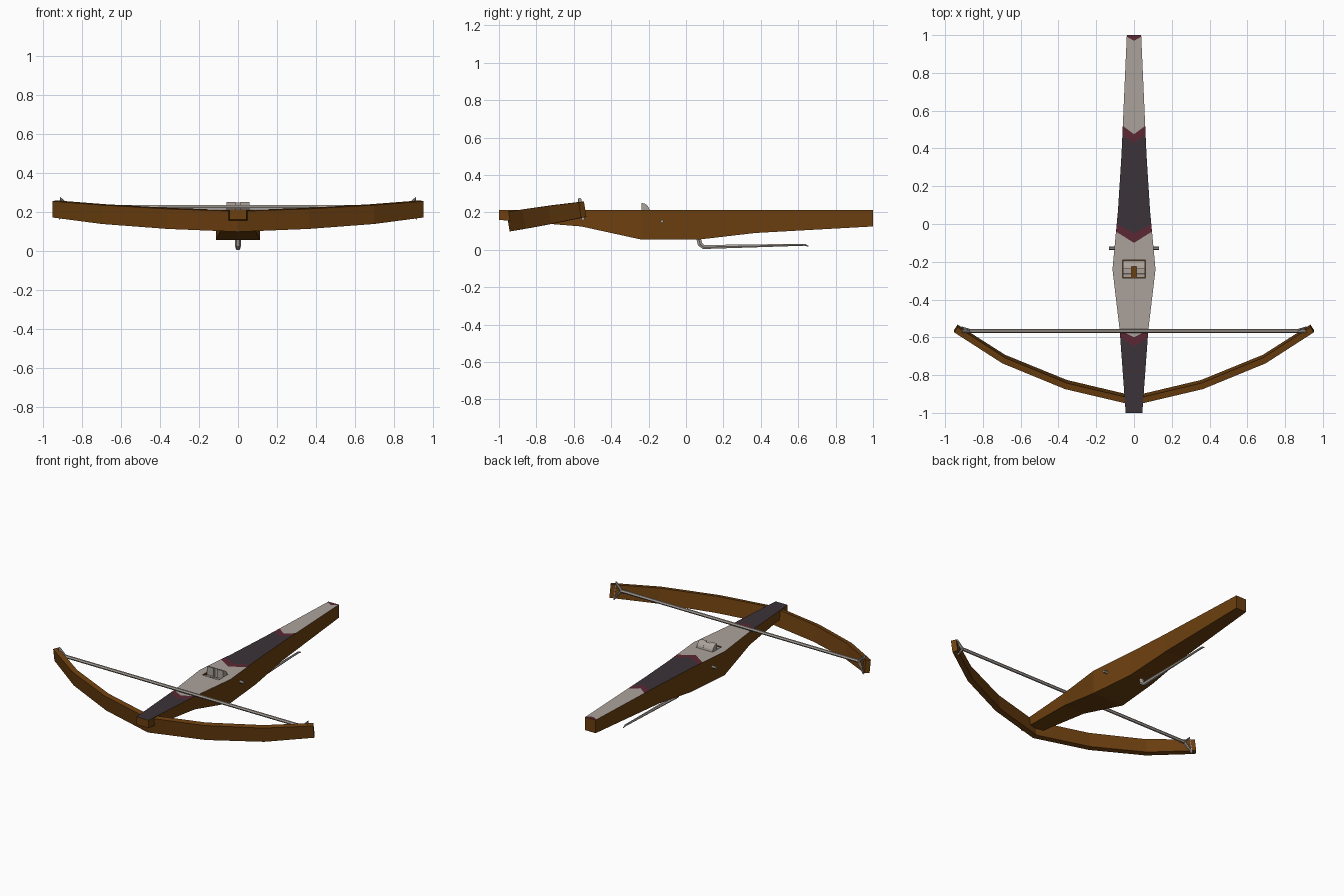
import bpy, bmesh, math
from mathutils import Vector

if "Cube" in bpy.data.objects:
    bpy.data.objects.remove(bpy.data.objects["Cube"])


def material(name, rgb):
    m = bpy.data.materials.new(name)
    m.diffuse_color = (*rgb, 1)
    m.use_nodes = True
    m.node_tree.nodes["Principled BSDF"].inputs["Base Color"].default_value = m.diffuse_color
    return m


WOOD = material("brown wood", (0.150, 0.050, 0.005))
PALE = material("pale grey", (0.41, 0.365, 0.33))
DARK = material("dark slate", (0.044, 0.033, 0.042))
RED = material("dark red", (0.105, 0.021, 0.033))


def finish(bm, name, *mats):
    bmesh.ops.recalc_face_normals(bm, faces=bm.faces)
    me = bpy.data.meshes.new(name)
    bm.to_mesh(me)
    bm.free()
    ob = bpy.data.objects.new(name, me)
    bpy.context.collection.objects.link(ob)
    for m in mats:
        me.materials.append(m)
    return ob


def prism_x(bm, profile, x0, x1):
    """Extrude a (y, z) outline along x."""
    a = [bm.verts.new((x0, y, z)) for y, z in profile]
    b = [bm.verts.new((x1, y, z)) for y, z in profile]
    bm.faces.new(a)
    bm.faces.new(b[::-1])
    n = len(a)
    for i in range(n):
        bm.faces.new((a[i], b[i], b[(i + 1) % n], a[(i + 1) % n]))


def rod(name, pts, radii, mat, closed=False):
    cu = bpy.data.curves.new(name, 'CURVE')
    cu.dimensions = '3D'
    cu.bevel_depth = 1.0
    cu.bevel_resolution = 1
    cu.use_fill_caps = True
    sp = cu.splines.new('POLY')
    sp.points.add(len(pts) - 1)
    for p, co, r in zip(sp.points, pts, radii):
        p.co = (*co, 1)
        p.radius = r
    sp.use_cyclic_u = closed
    sp.use_smooth = False
    cu.materials.append(mat)
    ob = bpy.data.objects.new(name, cu)
    bpy.context.collection.objects.link(ob)
    return ob


# Stock: stations are (y, half width, underside z)
TOP = 0.212
KEYS = [(-1, .044, .16), (-.56, .076, .125), (-.24, .114, .055),
        (.07, .085, .055), (.37, .066, .09), (1, .038, .125)]
# Painted bands end at chevrons: (edge y, centre y, material index)
BANDS = [(-.60, -.65, 2), (-.56, -.60, 3), (-.04, -.10, 1), (0, -.05, 3),
         (.47, .43, 2), (.52, .475, 3), (.992, .97, 1), (1, 1, 3)]


def section(y):
    for a, b in zip(KEYS, KEYS[1:]):
        if y <= b[0]:
            t = (y - a[0]) / (b[0] - a[0])
            return a[1] + t * (b[1] - a[1]), a[2] + t * (b[2] - a[2])


bm = bmesh.new()
ys = sorted({k[0] for k in KEYS} | {b[0] for b in BANDS})
top, low = {}, {}
for y in ys:
    w, z = section(y)
    for s in (-1, 1):
        top[y, s] = bm.verts.new((s * w, y, TOP))
        low[y, s] = bm.verts.new((s * w, y, z))
for a, b in zip(ys, ys[1:]):
    bm.faces.new((low[a, -1], low[a, 1], low[b, 1], low[b, -1]))
    for s in (-1, 1):
        bm.faces.new((low[a, s], low[b, s], top[b, s], top[a, s]))
prev_e, centre = -1, bm.verts.new((0, -1, TOP))
bm.faces.new((top[-1, -1], centre, top[-1, 1], low[-1, 1], low[-1, -1]))
for e, c, mi in BANDS:
    nxt = bm.verts.new((0, c, TOP))
    for s in (-1, 1):
        side = [top[y, s] for y in ys if prev_e <= y <= e]
        bm.faces.new([centre] + side + [nxt]).material_index = mi
    prev_e, centre = e, nxt
bm.faces.new((top[1, -1], centre, top[1, 1], low[1, 1], low[1, -1]))
stock = finish(bm, "stock", WOOD, PALE, DARK, RED)

# Pocket for the nut
bm = bmesh.new()
prism_x(bm, [(-.287, .155), (-.191, .155), (-.191, .3), (-.287, .3)], -.061, .061)
cutter = finish(bm, "pocket_cutter", WOOD)
cutter.hide_render = True
mod = stock.modifiers.new("pocket", 'BOOLEAN')
mod.operation = 'DIFFERENCE'
mod.solver = 'EXACT'
mod.object = cutter
bpy.context.view_layer.objects.active = stock
bpy.ops.object.modifier_apply(modifier="pocket")
bpy.data.objects.remove(cutter)

# Nut: notched drum with two fingers and a solid core behind the slot
NY, NZ, NR = -.239, .206, .045


def arc(a0, a1, n):
    return [(NY + NR * math.cos(math.radians(a0 + (a1 - a0) * i / n)),
             NZ + NR * math.sin(math.radians(a0 + (a1 - a0) * i / n))) for i in range(n + 1)]


bm = bmesh.new()
finger = arc(90, -180, 12) + [(-.265, NZ), (-.262, .197), (NY, .197)]
prism_x(bm, finger, -.058, -.012)
prism_x(bm, finger, .012, .058)
prism_x(bm, arc(72, -72, 6), -.012, .012)
finish(bm, "release_nut", PALE)

# Cross pin and trigger lever
rod("cross_pin", [(-.132, -.128, .152), (.132, -.128, .152)], [.009] * 2, PALE)
rod("trigger_lever",
    [(0, .066, .065), (0, .075, .03), (0, .095, .015), (0, .635, .027), (0, .655, .019)],
    [.014, .015, .013, .006, .003], PALE)

# Bow: tilted rectangular limb swept along a bent line (x, y, height)
SLOPE = .163
half = [(0, -.935, .106), (.36, -.85, .104), (.69, -.715, .098), (.943, -.553, .084)]
line = [(-x, y, h) for x, y, h in half[:0:-1]] + half
bm = bmesh.new()
rings = []
for i, (x, y, h) in enumerate(line):
    p, q = line[max(i - 1, 0)], line[min(i + 1, len(line) - 1)]
    d = Vector((q[0] - p[0], q[1] - p[1])).normalized()
    n = Vector((-d.y, d.x, d.x * SLOPE)) * .0165
    up = Vector((0, -SLOPE, 1)).normalized() * h / 2
    c = Vector((x, y, .153 + (y + .935) * SLOPE))
    rings.append([bm.verts.new(c + a * n + b * up)
                  for a, b in ((-1, -1), (1, -1), (1, 1), (-1, 1))])
for r, s in zip(rings, rings[1:]):
    for k in range(4):
        bm.faces.new((r[k], s[k], s[(k + 1) % 4], r[(k + 1) % 4]))
bm.faces.new(rings[0])
bm.faces.new(rings[-1])
finish(bm, "bow", WOOD)

# String with a triangular loop at each tip
rod("bow_string", [(-.875, -.566, .226), (.875, -.566, .226)], [.0105] * 2, PALE)
for s, side in ((-1, "left"), (1, "right")):
    rod("string_loop_" + side,
        [(s * .868, -.566, .226), (s * .908, -.569, .268), (s * .912, -.552, .166)],
        [.010] * 3, PALE, closed=True)
